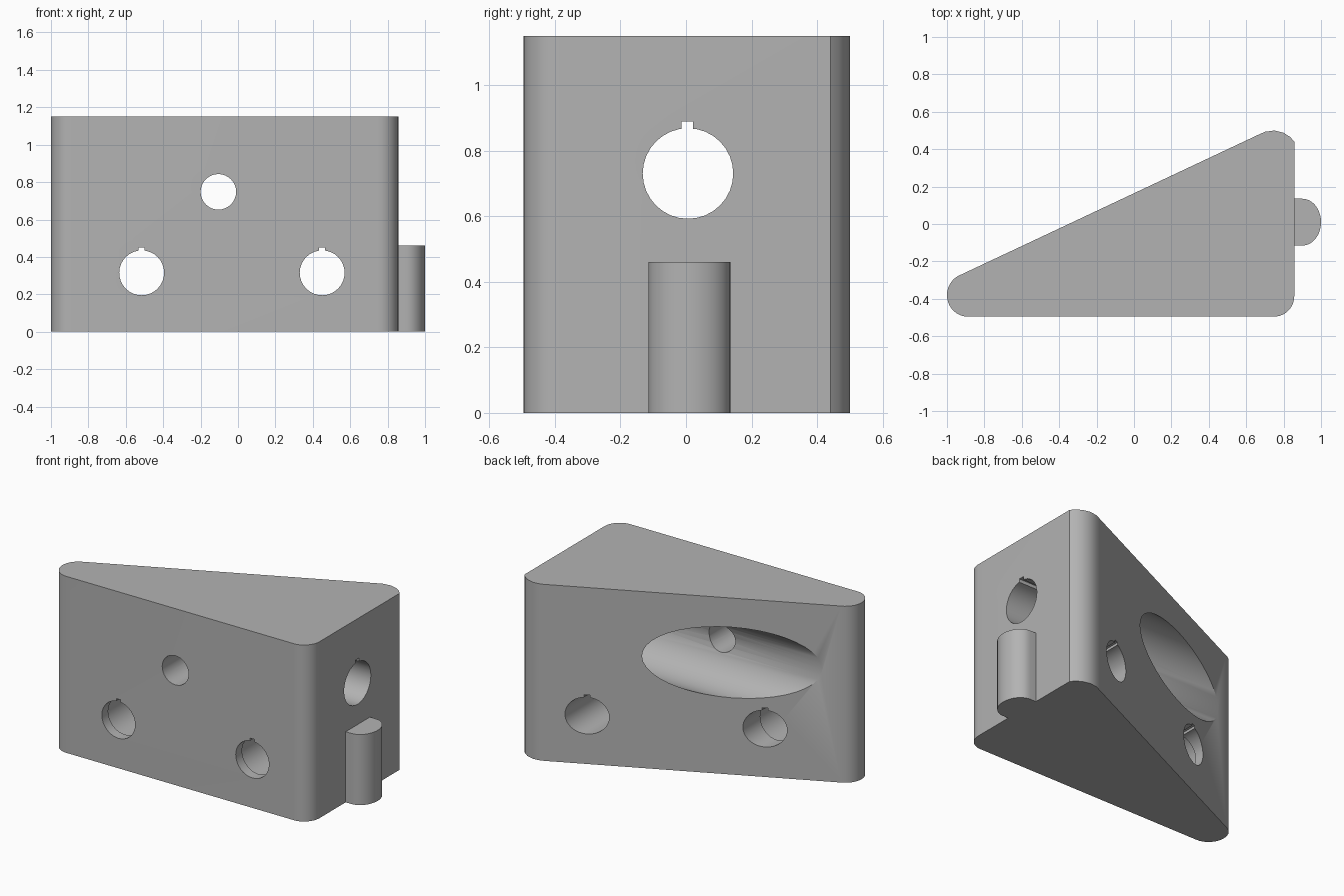
import bpy, bmesh, math
from mathutils import Matrix, Vector

cube = bpy.data.objects.get("Cube")
if cube:
    bpy.data.objects.remove(cube, do_unlink=True)

grey = bpy.data.materials.new("plain grey")
grey.use_nodes = True
grey.diffuse_color = (0.45, 0.45, 0.45, 1)
grey.node_tree.nodes["Principled BSDF"].inputs["Base Color"].default_value = (0.45, 0.45, 0.45, 1)


def add_object(name, bm):
    bmesh.ops.recalc_face_normals(bm, faces=bm.faces)
    mesh = bpy.data.meshes.new(name)
    bm.to_mesh(mesh)
    bm.free()
    mesh.materials.append(grey)
    obj = bpy.data.objects.new(name, mesh)
    bpy.context.scene.collection.objects.link(obj)
    return obj


def arc(cx, cy, rx, ry, start, end, steps=10):
    angles = [math.radians(start + (end - start) * i / steps) for i in range(steps + 1)]
    return [(cx + rx * math.cos(a), cy + ry * math.sin(a)) for a in angles]


def prism(name, outline, height):
    bm = bmesh.new()
    face = bm.faces.new([bm.verts.new((x, y, 0)) for x, y in outline])
    top = bmesh.ops.extrude_face_region(bm, geom=[face])["geom"]
    bmesh.ops.translate(bm, vec=(0, 0, height),
                        verts=[v for v in top if isinstance(v, bmesh.types.BMVert)])
    return add_object(name, bm)


def rod(name, start, end, radius, sides=32):
    start, end = Vector(start), Vector(end)
    axis = end - start
    turn = axis.to_track_quat("Z", "Y").to_matrix().to_4x4()
    bm = bmesh.new()
    bmesh.ops.create_cone(bm, cap_ends=True, segments=sides, radius1=radius, radius2=radius,
                          depth=axis.length,
                          matrix=Matrix.Translation((start + end) / 2) @ turn)
    return add_object(name, bm)


def box(name, low, high):
    low, high = Vector(low), Vector(high)
    bm = bmesh.new()
    bmesh.ops.create_cube(bm, size=1, matrix=Matrix.Translation((low + high) / 2)
                          @ Matrix.Diagonal((*(high - low), 1)))
    return add_object(name, bm)


# Wedge body with rounded corners
outline = arc(-0.89, -0.38, 0.11, 0.115, 110, 270, 16)
outline += arc(0.75, -0.385, 0.107, 0.11, 270, 360)
outline += [(0.857, 0.44), (0.835, 0.465), (0.8, 0.488), (0.75, 0.5), (0.7, 0.493), (0.66, 0.475)]
body = prism("wedge_body", outline, 1.15)

# Rounded peg on the wide end
peg = prism("side_peg", [(0.8, -0.115)] + arc(0.9, 0.01, 0.1, 0.125, -90, 90, 20) + [(0.8, 0.135)], 0.46)

# Keyed holes from front to back, with a wider chamber behind the front wall
cutters = []
for x in (-0.515, 0.45):
    cutters += [
        rod("pin_hole", (x, -0.6, 0.315), (x, 0.6, 0.315), 0.12),
        box("pin_key", (x - 0.016, -0.6, 0.33), (x + 0.016, 0.6, 0.45)),
        rod("pin_chamber", (x, -0.43, 0.315), (x, -0.2, 0.315), 0.145),
    ]

# Plain round hole through the front
cutters.append(rod("round_hole", (-0.105, -0.6, 0.748), (-0.105, 0.6, 0.748), 0.095))

# Keyed hole in the wide end, opening into a large bore that breaks the sloped face
cutters += [
    rod("end_hole", (0.4, 0.006, 0.73), (1.1, 0.006, 0.73), 0.138),
    box("end_key", (0.4, -0.014, 0.75), (1.1, 0.022, 0.888)),
    rod("large_bore", (-1.2, 0.006, 0.73), (0.6, 0.006, 0.73), 0.23, 40),
]

for part, operation in [(peg, "UNION")] + [(c, "DIFFERENCE") for c in cutters]:
    mod = body.modifiers.new(part.name, "BOOLEAN")
    mod.operation = operation
    mod.solver = "EXACT"
    mod.object = part

# Bake the cuts, then discard the helpers
depsgraph = bpy.context.evaluated_depsgraph_get()
result = bpy.data.meshes.new_from_object(body.evaluated_get(depsgraph))
body.modifiers.clear()
body.data = result
for part in [peg] + cutters:
    bpy.data.objects.remove(part, do_unlink=True)

bpy.ops.object.select_all(action="DESELECT")
body.select_set(True)
bpy.context.view_layer.objects.active = body
bpy.ops.object.shade_smooth_by_angle(angle=math.radians(30))
